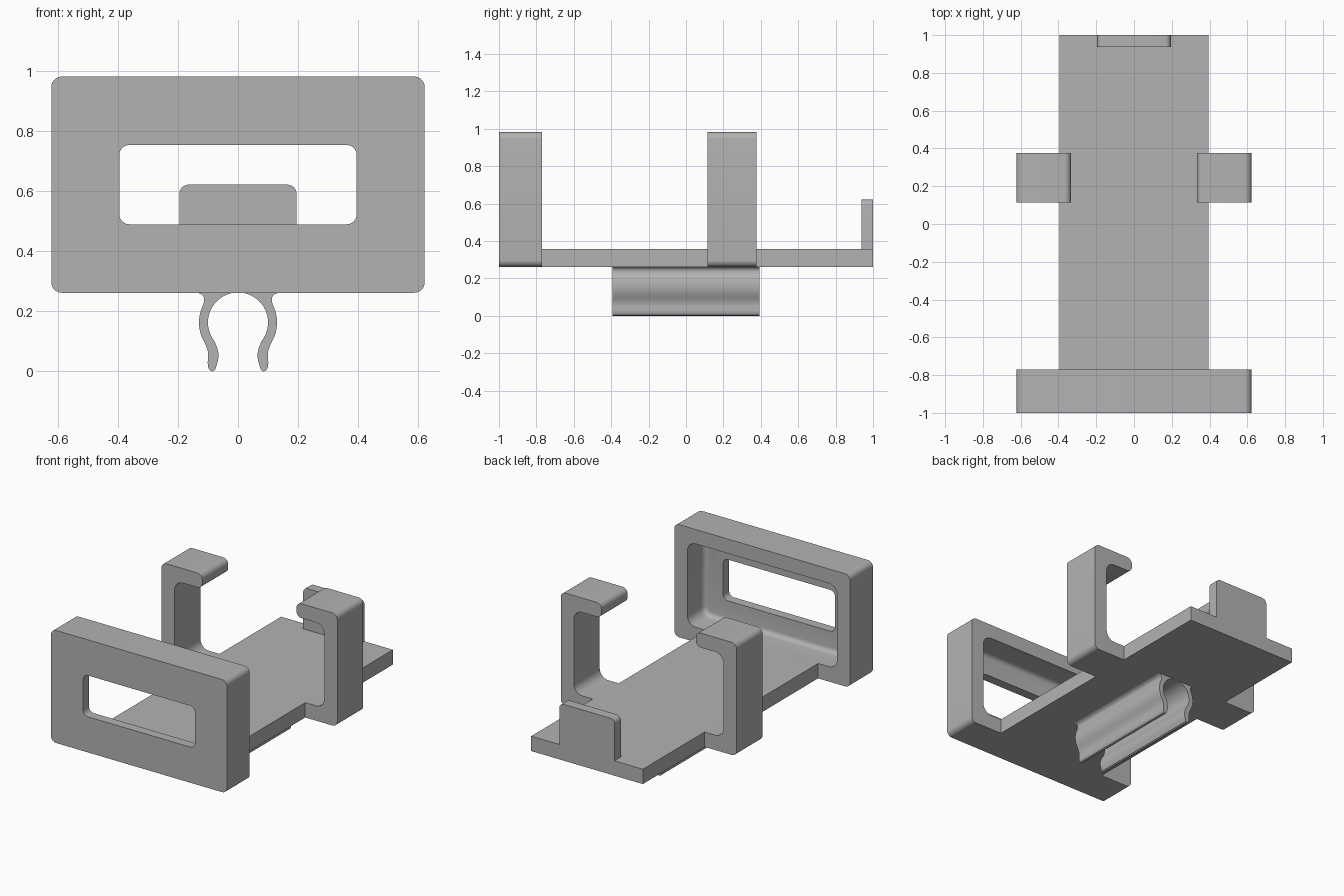
import bpy, bmesh, math
from mathutils import Vector

cube = bpy.data.objects.get("Cube")
if cube:
    bpy.data.objects.remove(cube, do_unlink=True)

mat = bpy.data.materials.new("matte grey")
mat.use_nodes = True
GREY = (0.45, 0.45, 0.45, 1)
mat.diffuse_color = GREY
mat.node_tree.nodes["Principled BSDF"].inputs["Base Color"].default_value = GREY

BASE, TOP, FLOOR = 0.262, 0.982, 0.357   # underside, frame top, tray surface
HALF, TRAY = 0.622, 0.395                # half widths of frame and tray


def rounded(corners, steps=8):
    """Outline from (x, z, radius) corners, each rounded with an arc."""
    out = []
    for i, (x, z, r) in enumerate(corners):
        p = Vector((x, z))
        if r == 0:
            out.append(p)
            continue
        a = (Vector(corners[i - 1][:2]) - p).normalized()
        b = (Vector(corners[(i + 1) % len(corners)][:2]) - p).normalized()
        centre = p + (a + b) * r          # corners are all square
        for k in range(steps + 1):
            t = k / steps * math.pi / 2
            out.append(centre - b * r * math.cos(t) - a * r * math.sin(t))
    return out


def rect(half, low, high, r_low, r_high):
    return rounded([(-half, low, r_low), (half, low, r_low),
                    (half, high, r_high), (-half, high, r_high)])


def prism(name, outline, y0, y1, mirror=False):
    """Extrude an x-z outline along y; mirror adds a twin across x = 0."""
    bm = bmesh.new()
    for side in ((1, -1) if mirror else (1,)):
        face = bm.faces.new([bm.verts.new((p[0] * side, y0, p[1])) for p in outline])
        ext = bmesh.ops.extrude_face_region(bm, geom=[face])
        moved = [v for v in ext["geom"] if isinstance(v, bmesh.types.BMVert)]
        bmesh.ops.translate(bm, verts=moved, vec=(0, y1 - y0, 0))
    bmesh.ops.recalc_face_normals(bm, faces=bm.faces[:])
    mesh = bpy.data.meshes.new(name)
    bm.to_mesh(mesh)
    bm.free()
    mesh.materials.append(mat)
    obj = bpy.data.objects.new(name, mesh)
    bpy.context.collection.objects.link(obj)
    return obj


def activate(obj):
    bpy.ops.object.select_all(action="DESELECT")
    obj.select_set(True)
    bpy.context.view_layer.objects.active = obj


def cut(obj, cutter):
    activate(obj)
    mod = obj.modifiers.new("cut", "BOOLEAN")
    mod.operation, mod.solver, mod.object = "DIFFERENCE", "EXACT", cutter
    bpy.ops.object.modifier_apply(modifier=mod.name)
    bpy.data.objects.remove(cutter, do_unlink=True)


# Front frame: hollow from behind, with a window through its thin face
frame = prism("front_frame", rect(HALF, BASE, TOP, 0.035, 0.035), -1, -0.77)
pocket = prism("pocket_cutter", rect(0.53, FLOOR, 0.89, 0.06, 0.06), -0.94, -0.6)
activate(pocket)
bevel = pocket.modifiers.new("soft edge", "BEVEL")
bevel.width, bevel.segments, bevel.limit_method = 0.03, 5, "ANGLE"
bevel.angle_limit = math.radians(60)
bpy.ops.object.modifier_apply(modifier=bevel.name)
cut(frame, pocket)
cut(frame, prism("window_cutter", rect(TRAY, 0.49, 0.754, 0.033, 0.033), -1.1, -0.85))

# Tray and rear stop
tray = prism("tray", rect(TRAY, BASE, FLOOR, 0, 0), -0.77, 1)
stop = prism("rear_stop", rect(0.195, FLOOR, 0.622, 0, 0.03), 0.937, 1)

# Side hooks, one each side
hook = rounded([(TRAY, BASE, 0), (HALF, BASE, 0.035), (HALF, TOP, 0.035),
                (0.333, TOP, 0.035), (0.333, 0.89, 0.035), (0.53, 0.89, 0.06),
                (0.53, FLOOR, 0.06), (TRAY, FLOOR, 0)])
hooks = prism("side_hooks", hook, 0.115, 0.377, mirror=True)

# Spring clip below: two curved jaws with flared feet
def arc(radius, start, end, n=20):
    angles = [math.radians(start + (end - start) * i / n) for i in range(n + 1)]
    return [(radius * math.cos(a), 0.163 + radius * math.sin(a)) for a in angles]

foot = [(0.107, 0.087), (0.101, 0.07), (0.099, 0.05), (0.101, 0.03), (0.1, 0.014),
        (0.094, 0.004), (0.085, 0), (0.076, 0.005), (0.072, 0.018), (0.067, 0.035),
        (0.064, 0.055), (0.069, 0.078)]
jaw = [(0, BASE + 0.02), (0.133, BASE + 0.02), (0.133, BASE), (0.12, 0.256),
       (0.114, 0.247), (0.113, 0.237)] + arc(0.13, 28, -25) + foot + arc(0.1, -38, 90)
clip = prism("spring_clip", jaw, -0.393, 0.393, mirror=True)

for obj in (frame, tray, stop, hooks, clip):
    activate(obj)
    bpy.ops.object.shade_smooth_by_angle(angle=math.radians(35))
